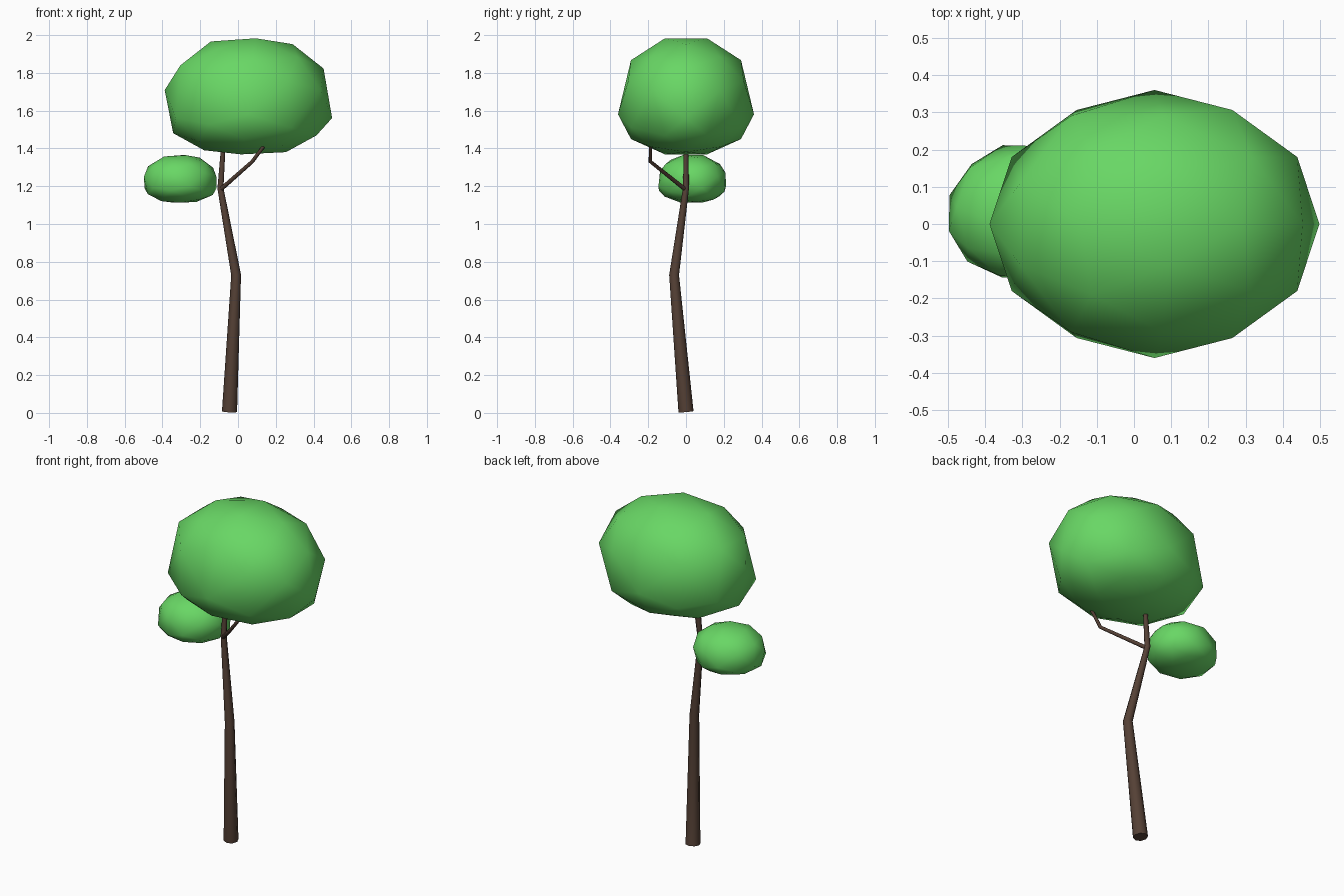
import bpy, bmesh
from math import atan, radians, sqrt, cos, sin, pi
from mathutils import Matrix, Vector

if "Cube" in bpy.data.objects:
    bpy.data.objects.remove(bpy.data.objects["Cube"])


def material(name, rgb):
    m = bpy.data.materials.new(name)
    m.use_nodes = True
    m.diffuse_color = (*rgb, 1)
    m.node_tree.nodes["Principled BSDF"].inputs["Base Color"].default_value = (*rgb, 1)
    return m


def finish(name, bm, mat):
    bmesh.ops.recalc_face_normals(bm, faces=bm.faces)
    mesh = bpy.data.meshes.new(name)
    bm.to_mesh(mesh)
    bm.free()
    mesh.materials.append(mat)
    obj = bpy.data.objects.new(name, mesh)
    bpy.context.collection.objects.link(obj)
    return obj


def limb(name, path, radii, mat, sides=8):
    """Tapered tube whose rings are mitred at the bends."""
    bm = bmesh.new()
    pts = [Vector(p) for p in path]
    rings = []
    for i, (p, r) in enumerate(zip(pts, radii)):
        before = (p - pts[i - 1]).normalized() if i else Vector()
        after = (pts[i + 1] - p).normalized() if i < len(pts) - 1 else Vector()
        turn = Vector((0, 0, 1)).rotation_difference(before + after)
        rings.append([bm.verts.new(p + turn @ Vector((r * cos(a), r * sin(a), 0)))
                      for a in (2 * pi * k / sides for k in range(sides))])
    for low, high in zip(rings, rings[1:]):
        for k in range(sides):
            n = (k + 1) % sides
            bm.faces.new((low[k], low[n], high[n], high[k])).smooth = True
    bm.faces.new(rings[0])
    bm.faces.new(rings[-1])
    # Keep the end caps crisp
    for e in bm.edges:
        if any(len(f.verts) > 4 for f in e.link_faces):
            e.smooth = False
    return finish(name, bm, mat)


def foliage(name, centre, size, spin, mat):
    """Low-poly ball with a flattened underside; centre is that of the full ball."""
    bm = bmesh.new()
    bmesh.ops.create_icosphere(bm, subdivisions=2, radius=1)
    # Stand the ball on an edge so it is symmetric on all axes
    golden = (1 + sqrt(5)) / 2
    bmesh.ops.rotate(bm, verts=bm.verts, matrix=Matrix.Rotation(atan(1 / golden), 3, "Y"))
    for v in bm.verts:
        if v.co.z < 0.01:
            v.co.z = v.co.z * 0.7 - 0.31
    for f in bm.faces:
        f.smooth = True
    place = (Matrix.Translation(centre) @ Matrix.Rotation(radians(spin), 4, "Z")
             @ Matrix.Diagonal((*size, 1)))
    bmesh.ops.transform(bm, matrix=place, verts=bm.verts)
    return finish(name, bm, mat)


leaf = material("leaf green", (0.14, 0.68, 0.13))
bark = material("bark brown", (0.09, 0.052, 0.036))

# Bent trunk and the thin side branch
limb("trunk", [(-0.045, 0, 0.006), (-0.01, -0.063, 0.73), (-0.093, 0, 1.19), (-0.075, 0, 1.45)],
     [0.04, 0.026, 0.016, 0.011], bark)
limb("side_branch", [(-0.095, 0, 1.18), (0.075, -0.188, 1.33), (0.135, -0.188, 1.41)],
     [0.012, 0.01, 0.009], bark)

# Leaf masses
foliage("main_crown", (0.055, 0, 1.68), (0.445, 0.36, 0.32), 0, leaf)
foliage("small_crown", (-0.305, 0.033, 1.24), (0.2, 0.185, 0.131), 15, leaf)
